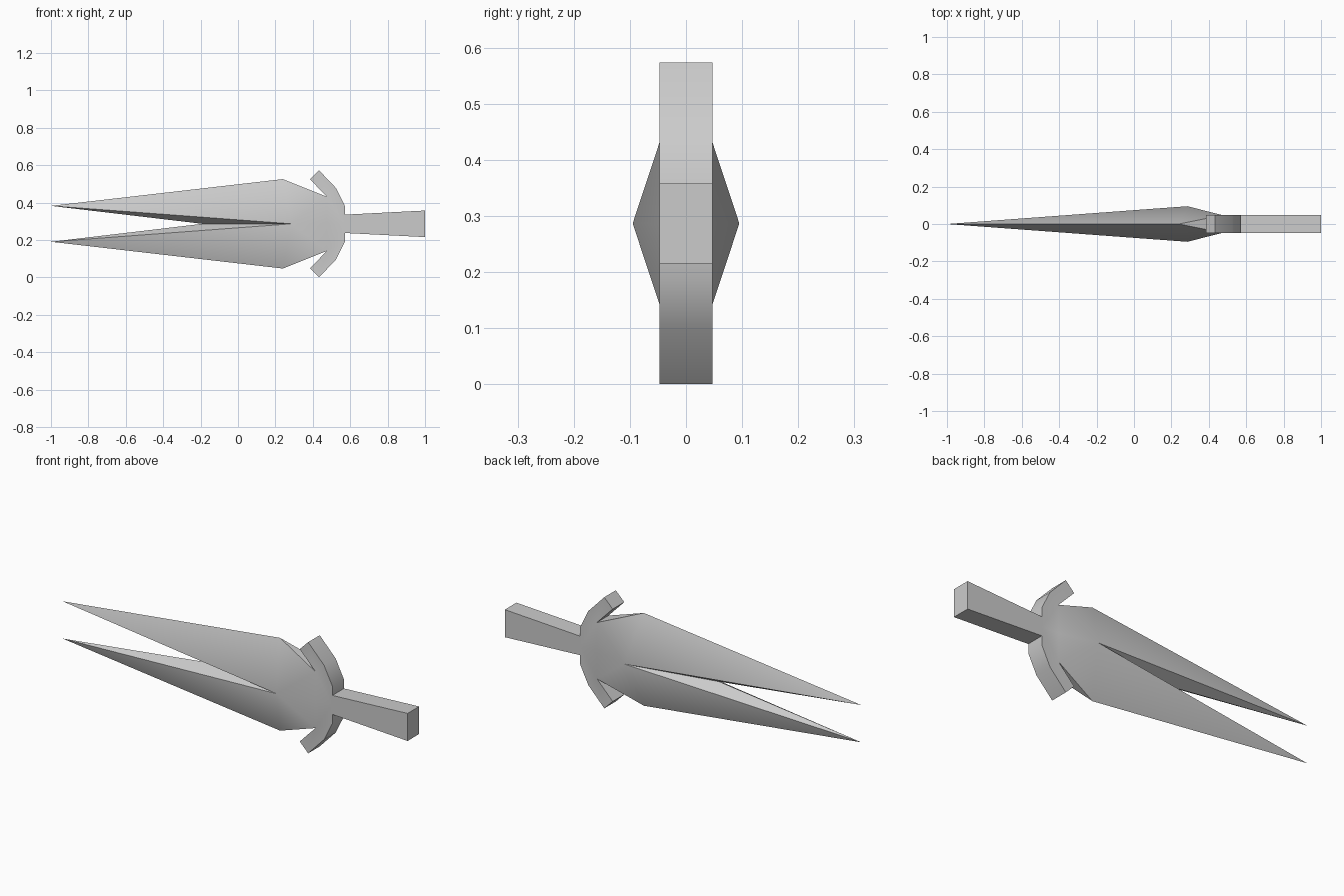
import bpy
import bmesh
from math import radians

cube = bpy.data.objects.get("Cube")
if cube:
    bpy.data.objects.remove(cube, do_unlink=True)

MID_Z = 0.2865     # height of the symmetry plane
HALF = 0.047       # half thickness of guard and handle

metal = bpy.data.materials.new("plain_grey")
metal.use_nodes = True
GREY = (0.6, 0.6, 0.6, 1)
metal.diffuse_color = GREY
metal.node_tree.nodes["Principled BSDF"].inputs["Base Color"].default_value = GREY


def build_mirrored(name, faces):
    """Repeat one quarter of a shape across the y and z planes and weld it."""
    bm = bmesh.new()
    for sy in (1, -1):
        for sz in (1, -1):
            for face in faces:
                bm.faces.new([bm.verts.new((x, y * sy, z * sz)) for x, y, z in face])
    bmesh.ops.remove_doubles(bm, verts=bm.verts, dist=0.0005)
    bmesh.ops.recalc_face_normals(bm, faces=bm.faces)
    mesh = bpy.data.meshes.new(name)
    bm.to_mesh(mesh)
    bm.free()
    mesh.materials.append(metal)
    obj = bpy.data.objects.new(name, mesh)
    obj.location.z = MID_Z
    bpy.context.collection.objects.link(obj)
    bpy.ops.object.select_all(action='DESELECT')
    obj.select_set(True)
    bpy.context.view_layer.objects.active = obj
    bpy.ops.object.shade_smooth_by_angle(angle=radians(30))
    return obj


def rim(outline):
    """Side quads from the front outline back to the middle plane."""
    return [((ax, -HALF, az), (bx, -HALF, bz), (bx, 0, bz), (ax, 0, az))
            for (ax, az), (bx, bz) in zip(outline, outline[1:])]


def front(points):
    return [(x, -HALF, z) for x, z in points]


# Forked blade: tip, shoulder, raised centre, fork root
tip = (-1, 0, 0.096)
shoulder = (0.24, 0, 0.239)
ridge = (0.285, -0.095, 0)
fork = (-0.19, 0, 0)

# Guard: curved arm outline from the notch round to the handle
notch, root = (0.475, 0.145), (0.475, 0)
arm_in, arm_out = (0.385, 0.238), (0.433, 0.2865)
bend, heel, base = (0.524, 0.191), (0.571, 0.096), (0.571, 0)
notch_front, root_front = front([notch, root])
notch_mid = (notch[0], 0, notch[1])

blade = [
    (tip, shoulder, ridge),
    (tip, ridge, fork),
    (shoulder, notch_front, ridge),
    (ridge, notch_front, root_front),
    (shoulder, notch_mid, notch_front),
]
guard = [front([notch, arm_in, arm_out, bend]),
         front([root, notch, bend, heel, base])]
guard += rim([notch, arm_in, arm_out, bend, heel, base])
build_mirrored("forked_blade_and_guard", blade + guard)

# Handle: flat bar widening towards the end
grip = [(0.571, 0), (0.571, 0.049), (1, 0.071), (1, 0)]
build_mirrored("handle", [front(grip)] + rim(grip))
